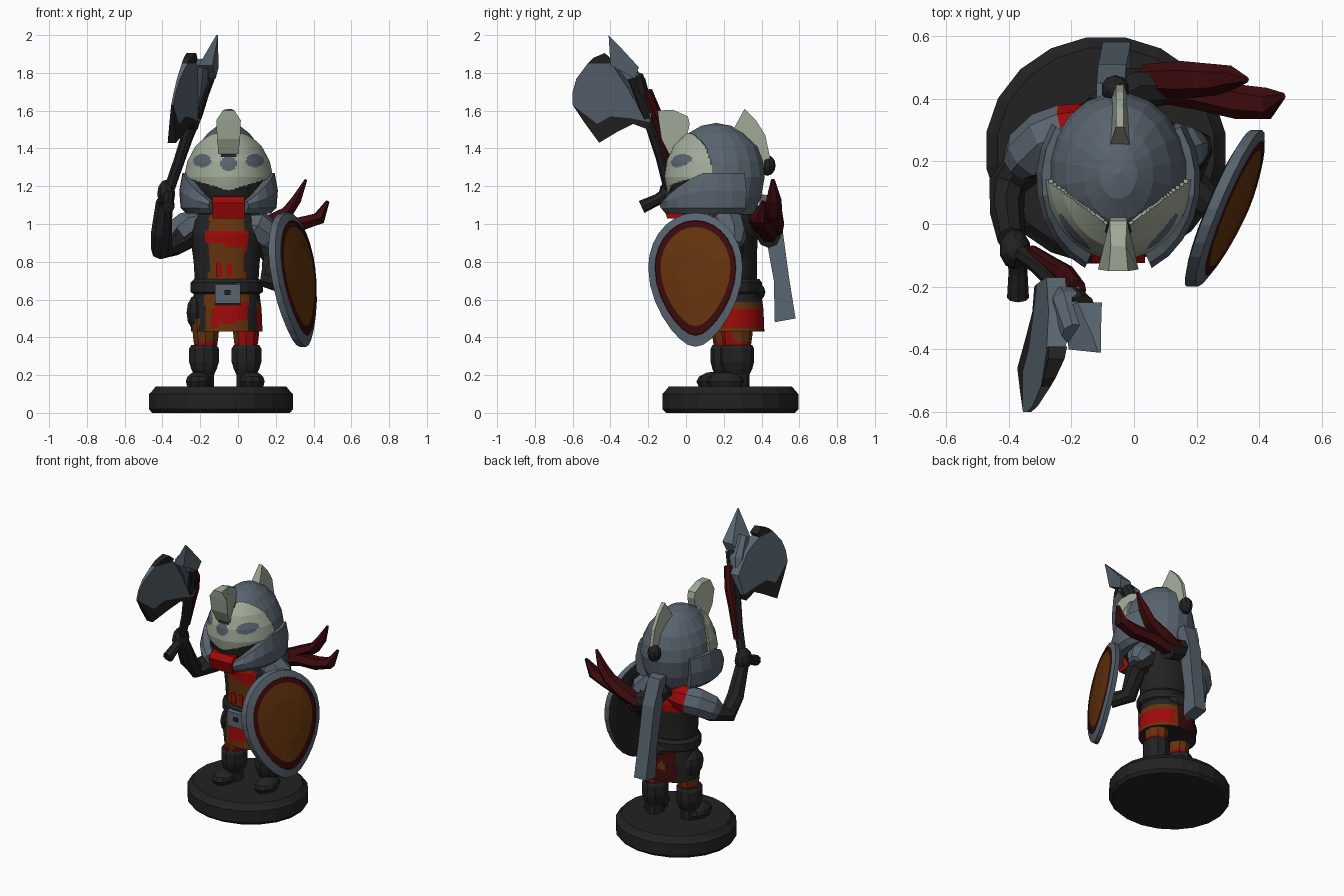
import bpy, bmesh, math
from mathutils import Vector as V

if "Cube" in bpy.data.objects:
    bpy.data.objects.remove(bpy.data.objects["Cube"])

COLOURS = {"dark": (.016, .016, .016), "steel": (.10, .128, .16), "pale": (.35, .40, .31),
           "red": (.34, .003, .003), "orange": (.13, .034, .004), "maroon": (.045, .003, .004)}
MATS = {}
for key, c in COLOURS.items():
    MATS[key] = bpy.data.materials.new(key + " paint")
    MATS[key].diffuse_color = (*c, 1)


def skin(name, rings, rule, cap=True, thick=0):
    """Join point rings into a surface; rule is a colour or a function of face centre (None deletes)."""
    bm = bmesh.new()
    vs = [[bm.verts.new(p) for p in r] for r in rings]
    n = len(rings[0])
    for a, b in zip(vs, vs[1:]):
        for i in range(n):
            bm.faces.new((a[i], a[(i + 1) % n], b[(i + 1) % n], b[i]))
    if cap:
        bm.faces.new(vs[0][::-1])
        bm.faces.new(vs[-1])
    bmesh.ops.remove_doubles(bm, verts=bm.verts, dist=1e-4)
    bmesh.ops.recalc_face_normals(bm, faces=bm.faces)
    used, gone = [], []
    for f in bm.faces:
        col = rule if isinstance(rule, str) else rule(*f.calc_center_median())
        if col is None:
            gone.append(f)
            continue
        if col not in used:
            used.append(col)
        f.material_index = used.index(col)
    bmesh.ops.delete(bm, geom=gone, context='FACES')
    me = bpy.data.meshes.new(name)
    bm.to_mesh(me)
    bm.free()
    for col in used:
        me.materials.append(MATS[col])
    ob = bpy.data.objects.new(name, me)
    bpy.context.collection.objects.link(ob)
    if thick:
        ob.modifiers.new("thickness", 'SOLIDIFY').thickness = thick
    return ob


def lathe(name, cx, cy, profile, rule, n=16, sub=1, **kw):
    """Oval turned shape; profile rows are (z, x radius, y radius)."""
    rows = []
    for a, b in zip(profile, profile[1:]):
        rows += [V(a).lerp(V(b), k / sub) for k in range(sub)]
    rows.append(V(profile[-1]))
    ang = [2 * math.pi * (i + .5) / n for i in range(n)]
    return skin(name, [[(cx + r[1] * math.cos(t), cy + r[2] * math.sin(t), r[0]) for t in ang]
                       for r in rows], rule, **kw)


def ball(name, c, r, rule):
    prof = [(c[2] - r[2] * math.cos(math.pi * k / 6), r[0] * math.sin(math.pi * k / 6),
             r[1] * math.sin(math.pi * k / 6)) for k in range(7)]
    return lathe(name, c[0], c[1], prof, rule, n=10)


def tube(name, pts, radii, rule, n=8, flat=1):
    pts = [V(p) for p in pts]
    rings = []
    for i, p in enumerate(pts):
        q = (pts[min(i + 1, len(pts) - 1)] - pts[max(i - 1, 0)]).to_track_quat('Z', 'Y')
        rings.append([p + q @ V((radii[i] * math.cos(2 * math.pi * k / n),
                                 radii[i] * flat * math.sin(2 * math.pi * k / n), 0)) for k in range(n)])
    return skin(name, rings, rule)


def prism(name, outline, rule, x, half):
    """Side-view (y, z) outline given thickness; x and half are functions of y, z."""
    return skin(name, [[(x(y, z) + s * half(y, z), y, z) for y, z in outline] for s in (-1, 1)], rule)


# Round base
lathe("base", -.09, .235, [(0, .37, .345), (.02, .386, .365), (.10, .386, .365), (.115, .37, .35),
                           (.14, .35, .33)], "dark", n=20)
# Legs
for side, x, y in (("left", -.18, .22), ("right", .045, .27)):
    lathe(side + "_boot", x, y, [(.13, .055, .065), (.2, .055, .065), (.23, .07, .08), (.27, .083, .09),
                                 (.34, .083, .09), (.36, .07, .08)], "dark", n=10)
    ball(side + "_foot", (x + (.03 if x > 0 else -.03), y - .06, .165), (.07, .105, .055), "dark")
    lathe(side + "_thigh", x * .95, y, [(.33, .06, .07), (.4, .07, .08), (.5, .08, .09)],
          lambda px, py, pz: "red" if pz < .38 or px > 0 and py < .27 else "orange", n=10, sub=3)


# Skirt, torso and belt
def skirt_colour(x, y, z):
    d = x + .06
    if y < .2 and abs(d) < .115:
        return "orange" if z < .47 + .2 * d or d < -.08 or z > .57 + .2 * d else "red"
    if x > -.02 and y > .17:
        return "red" if .455 < z < .55 and x > .01 else "orange" if z < .59 else "dark"
    if y > .3 and x > -.18:
        return "orange" if math.hypot(x + .09, z - .53) < .03 else "maroon"
    return "dark"


def torso_colour(x, y, z):
    d = x + .06
    if y < .2 and abs(d) < .115:
        if .885 - .25 * d < z < .965:
            return "red"
        return "orange" if abs(d) < .095 else "dark"
    return "red" if y > .24 and x < -.07 and .9 < z < 1.03 else "dark"


lathe("skirt", -.06, .25, [(.43, .19, .165), (.55, .185, .16), (.66, .17, .145)], skirt_colour, n=64, sub=6)
lathe("torso", -.06, .235, [(.64, .165, .14), (.8, .175, .14), (.95, .195, .145), (1.02, .17, .13),
                            (1.1, .1, .1)], torso_colour, n=64, sub=6)
lathe("belt", -.06, .24, [(.63, .18, .155), (.64, .195, .165), (.69, .195, .165), (.71, .175, .15)], "dark")
prism("buckle", [(.055, .58), (.055, .68), (.1, .69), (.1, .57)], "steel", lambda y, z: -.055, lambda y, z: .067)
prism("buckle_gem", [(.047, .625), (.047, .65), (.06, .65), (.06, .625)], "dark",
      lambda y, z: -.055, lambda y, z: .016)
for px in (-.1, -.045):
    prism("chest_mark", [(.092, .72), (.092, .79), (.1, .79), (.1, .72)], "red", lambda y, z: px, lambda y, z: .016)
ball("hip_pouch", (-.22, .24, .53), (.055, .09, .095), "dark")
ball("back_pouch", (-.05, .37, .64), (.09, .05, .05), "dark")

# Arms and shoulder pads
tube("left_arm", [(-.22, .28, .97), (-.34, .2, .9), (-.405, .12, .87), (-.405, .04, .96), (-.39, -.05, 1.12)],
     [.08, .07, .06, .055, .045], "dark")
ball("left_hand", (-.38, -.08, 1.16), (.05, .065, .075), "dark")
tube("left_shoulder_pad", [(-.1, .31, .99), (-.17, .3, .985), (-.22, .29, .98), (-.28, .27, .97), (-.34, .22, .93),
                           (-.37, .19, .9)], [.06, .085, .092, .092, .085, .06],
     lambda x, y, z: "dark" if y < .22 and z < .95 else "red" if x > -.22 and y > .27 else "steel")
tube("right_arm", [(.1, .25, .95), (.19, .24, .83), (.17, .15, .7), (.24, .06, .68)],
     [.08, .065, .055, .05], "dark")
tube("right_shoulder_pad", [(.03, .22, 1.0), (.09, .22, .99), (.16, .24, .93), (.2, .25, .88)],
     [.06, .095, .085, .05], "steel")

# Helmet with dark face opening
HX, HY = -.05, .16
DOME = [(1.05, .17, .2), (1.14, .205, .24), (1.25, .222, .26), (1.33, .206, .25), (1.41, .168, .22),
        (1.48, .112, .15), (1.52, .06, .08), (1.535, 0, 0)]
lathe("helmet", HX, HY, DOME, lambda x, y, z: "dark" if z < 1.07 or z < 1.25 and y < .04 else "steel", n=20, sub=2)


# Pale brow plate with painted eye patches
def brow_colour(x, y, z):
    d = abs(x - HX)
    if y > -.03 + .75 * d or z < 1.175 + .3 * d:
        return None
    if d < .04 and z > 1.355:
        return "dark"
    if ((d - .14) / .048) ** 2 + ((z - 1.335) / .034) ** 2 < 1 or math.hypot(d, z - 1.32) < .042:
        return "steel"
    return "pale"


lathe("brow_plate", HX, HY, [(z, rx + .014, ry + .014) for z, rx, ry in DOME[1:6]], brow_colour,
      n=140, sub=16, cap=False, thick=.014)

# Cheek guards swept round each side, and red mask
for side, s in (("left", -1), ("right", 1)):
    rings = []
    for a in (24, 38, 52, 66, 80, 95, 110, 126):
        top = min(1.27, 1.12 + (a - 24) * .0028)
        t = math.radians(a)
        rings.append([(HX + s * rx * math.sin(t), HY - .02 - (rx + .045) * math.cos(t), z)
                      for rx, z in ((.225, 1.055), (.255, 1.085), (.262, (1.085 + top) / 2), (.245, top),
                                    (.2, top), (.18, 1.055))])
    skin(side + "_cheek_guard", rings, "steel")
prism("mask", [(-.1, 1.03), (-.125, 1.11), (-.09, 1.145), (.02, 1.15), (.06, 1.03)], "red",
      lambda y, z: HX, lambda y, z: .085)

# Horn, rear crest and knot
prism("front_horn", [(-.15, 1.6), (-.07, 1.605), (.01, 1.57), (.02, 1.53), (-.01, 1.4), (-.09, 1.37), (-.13, 1.45),
                     (-.145, 1.55)], "pale", lambda y, z: HX,
      lambda y, z: max(.01, min(.03 - .24 * y, 1.4 * (1.622 - z))))
prism("rear_crest", [(.31, 1.61), (.37, 1.55), (.42, 1.47), (.445, 1.35), (.4, 1.28), (.34, 1.38), (.25, 1.5)],
      "pale", lambda y, z: -.045, lambda y, z: .012 if z > 1.52 or y > .4 else .032)
ball("rear_knot", (-.06, .43, 1.31), (.045, .045, .055), "dark")

# Hanging scabbard and streaming cloth tails on the back
prism("scabbard", [(.38, 1.16), (.45, 1.15), (.51, .98), (.545, .72), (.58, .5), (.47, .48), (.465, .7), (.42, .95)],
      "steel", lambda y, z: -.055 - .03 * (z - .5), lambda y, z: .045)
tube("back_bundle", [(-.12, .36, 1.06), (-.01, .43, .97), (.1, .44, .93)], [.05, .07, .06], "dark")
tube("upper_tail", [(.03, .46, .95), (.15, .46, 1.0), (.26, .46, 1.06), (.31, .465, 1.13), (.36, .46, 1.235)],
     [.05, .06, .05, .04, .01], "maroon", n=6, flat=.75)
tube("lower_tail", [(.06, .44, .93), (.2, .42, .98), (.33, .39, 1.0), (.43, .385, 1.03), (.475, .41, 1.12)],
     [.05, .055, .055, .05, .012], "maroon", n=6, flat=.75)

# Raised axe: handle and spike lie in one slanted plane, the blade in another
slant = lambda y, z: -.818 + .229 * y + .401 * z
lean = lambda y, z: -.3 + .27 * (y + .4) + .2 * (z - 1.6)
edge = lambda y, z: max(.006, .006 + .115 * (y + .6))
tube("axe_handle", [(slant(y, z), y, z) for y, z in ((-.07, 1.1), (-.13, 1.35), (-.19, 1.55), (-.27, 1.78))],
     [.028, .03, .035, .045], "dark")
tube("axe_binding", [(slant(y, z), y, z) for y, z in ((-.085, 1.28), (-.13, 1.46), (-.16, 1.58), (-.21, 1.7))],
     [.018, .026, .034, .034], "maroon")
tube("axe_socket", [(-.235, -.215, 1.62), (-.21, -.26, 1.74), (-.19, -.35, 1.85)], [.04, .055, .04], "steel")
tube("axe_grip_end", [(-.375, -.07, 1.18), (-.37, -.15, 1.13), (-.37, -.235, 1.09)], [.035, .03, .035], "dark")
prism("axe_blade", [(-.6, 1.63), (-.6, 1.7), (-.58, 1.77), (-.52, 1.85), (-.4, 1.85), (-.28, 1.79), (-.17, 1.67),
                    (-.19, 1.54), (-.3, 1.56), (-.4, 1.57), (-.47, 1.53)], "steel", lean, edge)
prism("axe_blade_lower", [(-.6, 1.63), (-.47, 1.53), (-.4, 1.57), (-.3, 1.56), (-.19, 1.54), (-.2, 1.5), (-.28, 1.53),
                          (-.36, 1.49), (-.46, 1.43), (-.54, 1.54)], "dark", lean, edge)
prism("axe_blade_upper", [(-.52, 1.85), (-.49, 1.88), (-.43, 1.905), (-.39, 1.87), (-.4, 1.85)], "dark", lean, edge)
prism("axe_spike", [(-.41, 2.0), (-.36, 1.95), (-.25, 1.83), (-.27, 1.77), (-.4, 1.84)], "steel", slant,
      lambda y, z: max(.005, .05 - .22 * (z - 1.78)))

# Kite shield: rim, maroon ring and domed orange field
taper = lambda up: 1 if up > 0 else 1 - .28 * up * up
plane = lambda y, z: .28 + .41 * (y - .05) - .13 * (z - .7)
rings = []
for s, off in ((.01, -.005), (.85, -.01), (1, 0), (1, .035), (.86, .05), (.85, .045), (.74, .052), (.4, .066), (.01, .068)):
    ups = [(math.cos(k * math.pi / 14), math.sin(k * math.pi / 14)) for k in range(28)]
    yz = [(.05 + .25 * s * c * taper(u), .77 + s * u * (.29 if u > 0 else .42)) for c, u in ups]
    rings.append([(plane(y, z) + off, y, z) for y, z in yz])


def shield_colour(x, y, z):
    up = (z - .77) / (.29 if z > .77 else .42)
    r = math.hypot((y - .05) / (.25 * taper(up)), up)
    return "dark" if x - plane(y, z) < .005 else "steel" if r > .85 else "maroon" if r > .745 else "orange"


skin("shield", rings, shield_colour)

for m in bpy.data.materials:
    if m.users and not m.is_grease_pencil:
        m.use_nodes = True
        m.node_tree.nodes["Principled BSDF"].inputs["Base Color"].default_value = m.diffuse_color
